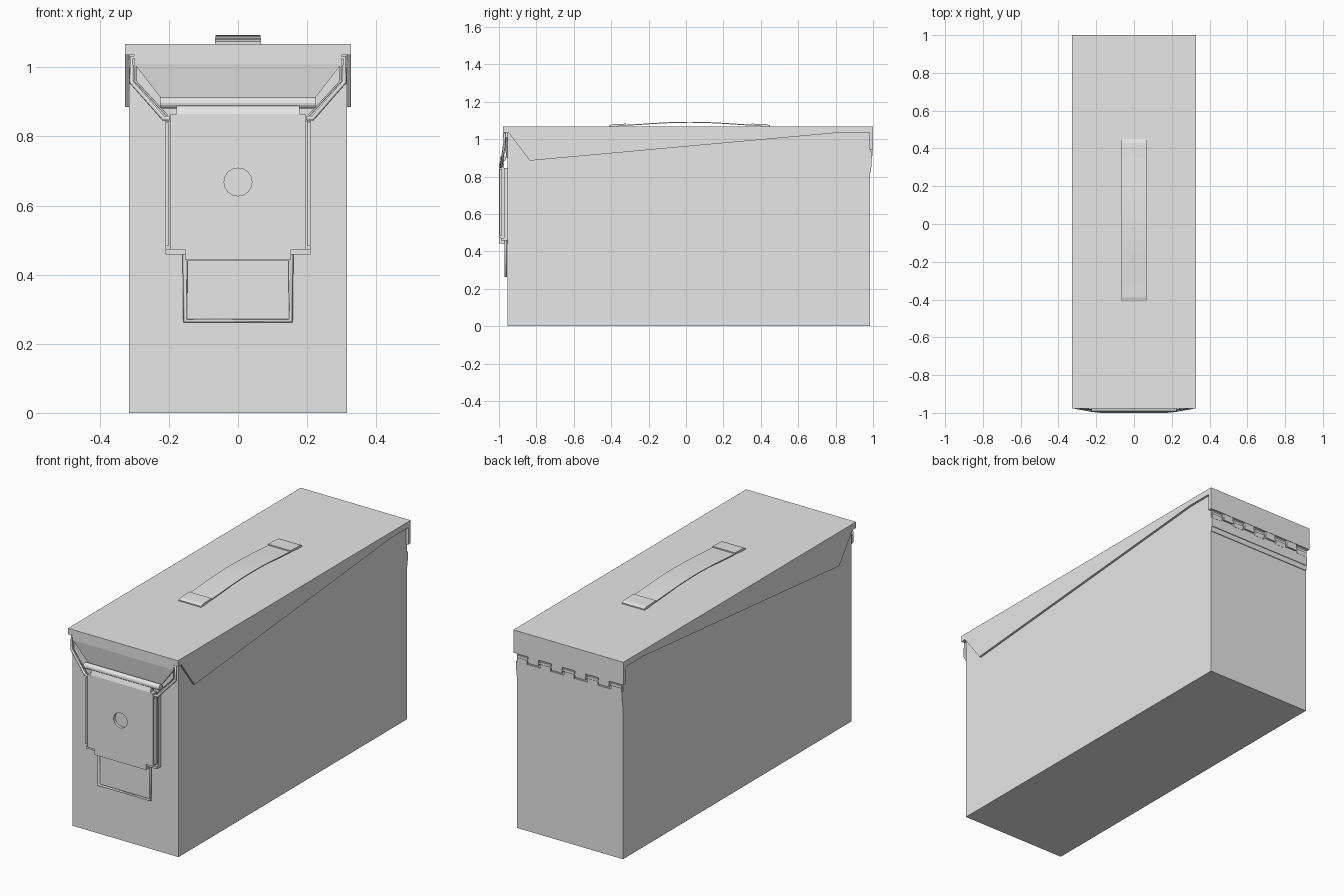
import bpy, bmesh, math
from mathutils import Vector

if "Cube" in bpy.data.objects:
    bpy.data.objects.remove(bpy.data.objects["Cube"])

grey = bpy.data.materials.new("plain_grey")
grey.diffuse_color = (0.8, 0.8, 0.8, 1)
grey.use_nodes = True
grey.node_tree.nodes["Principled BSDF"].inputs["Base Color"].default_value = grey.diffuse_color


def finish(name, bm):
    bmesh.ops.recalc_face_normals(bm, faces=bm.faces)
    me = bpy.data.meshes.new(name)
    bm.to_mesh(me)
    bm.free()
    ob = bpy.data.objects.new(name, me)
    me.materials.append(grey)
    bpy.context.collection.objects.link(ob)
    return ob


def prism(name, pts, axis, a, b):
    """Extrude a 2D outline along x (pts = y,z) or y (pts = x,z)."""
    bm = bmesh.new()
    put = (lambda p, t: (t, p[0], p[1])) if axis == 'x' else (lambda p, t: (p[0], t, p[1]))
    lo = [bm.verts.new(put(p, a)) for p in pts]
    hi = [bm.verts.new(put(p, b)) for p in pts]
    bm.faces.new(lo)
    bm.faces.new(hi[::-1])
    n = len(pts)
    for i in range(n):
        j = (i + 1) % n
        bm.faces.new((lo[i], lo[j], hi[j], hi[i]))
    return finish(name, bm)


def box(name, x0, x1, y0, y1, z0, z1):
    return prism(name, [(y0, z0), (y1, z0), (y1, z1), (y0, z1)], 'x', x0, x1)


def cyl(name, r, length, center, axis, sides=16):
    bm = bmesh.new()
    bmesh.ops.create_cone(bm, cap_ends=True, segments=sides, radius1=r, radius2=r, depth=length)
    q = Vector((0, 0, 1)).rotation_difference(Vector(axis))
    for v in bm.verts:
        v.co = q @ v.co + Vector(center)
    return finish(name, bm)


def wire(name, pts, r):
    cu = bpy.data.curves.new(name, 'CURVE')
    cu.dimensions = '3D'
    cu.bevel_depth = r
    cu.bevel_resolution = 1
    cu.use_fill_caps = True
    sp = cu.splines.new('POLY')
    sp.points.add(len(pts) - 1)
    for p, c in zip(sp.points, pts):
        p.co = (*c, 1)
    cu.materials.append(grey)
    ob = bpy.data.objects.new(name, cu)
    bpy.context.collection.objects.link(ob)
    return ob


# body and lid
box("body", -.315, .315, -.955, .985, 0, 1.05)
box("lid_top", -.327, .327, -.978, 1.0, 1.036, 1.068)
for s in (-1, 1):
    prism("lid_side_flange", [(-.96, 1.05), (-.835, .885), (.985, 1.05)], 'x', s * .314, s * .327)

# tapered lid front catch, leaning inwards at the bottom
bm = bmesh.new()
for s in (-1, 1):
    for y in (0, 1):
        bm.verts.new((s * .3, -.95 if y else -.976, 1.037))
        bm.verts.new((s * .3, -.95 if y else -.976, 1.01))
        bm.verts.new((s * .215, -.95 if y else -.96, .9))
bmesh.ops.convex_hull(bm, input=bm.verts)
finish("lid_front_catch", bm)

# bail arms linking lid and latch
for s in (-1, 1):
    wire("bail_arm", [(s * .29, -.97, 1.028), (s * .308, -.971, 1.028), (s * .308, -.973, .957),
                      (s * .216, -.989, .852), (s * .198, -.989, .852)], .007)
    wire("bail_inner_edge", [(s * .297, -.973, 1.008), (s * .297, -.974, .96),
                             (s * .205, -.987, .86)], .003)
cyl("latch_bar", .016, .45, (0, -.978, .897), (1, 0, 0))

# latch: base plate, cover with bent top, side rails
prism("latch_base", [(-.21, .458), (-.155, .458), (-.155, .44), (.155, .44), (.155, .458),
                     (.21, .458), (.21, .845), (-.21, .845)], 'y', -.974, -.954)
cover = prism("latch_cover", [(-.195, .472), (-.153, .472), (-.153, .442), (.153, .442),
                              (.153, .472), (.195, .472), (.195, .865), (-.195, .865)], 'y', -1.0, -.972)
cut = cyl("hole_cutter", .04, .03, (0, -1.0, .668), (0, 1, 0), 32)
cut.hide_render = True
cut.display_type = 'WIRE'
mod = cover.modifiers.new("hole", 'BOOLEAN')
mod.object = cut
mod.solver = 'EXACT'
prism("latch_cover_top", [(-1.0, .865), (-.972, .865), (-.972, .905), (-.985, .905)], 'x', -.178, .178)
for s in (-1, 1):
    box("latch_rail", s * .199, s * .21, -.997, -.984, .485, .84)
    box("latch_foot", s * .153, s * .21, -.99, -.96, .458, .472)

# pull loop under the latch
wire("pull_loop", [(-.153, -.964, .46), (-.153, -.964, .267), (.153, -.964, .267), (.153, -.964, .46)], .0075)

# back hinge: lid skirt, lower leaf and alternating knuckles
box("hinge_skirt", -.327, .327, .98, 1.0, .945, 1.04)
box("hinge_leaf", -.315, .315, .98, .993, .85, .9)
box("hinge_leaf_lower", -.315, .315, .98, .989, .822, .85)
box("hinge_backing", -.31, .31, .98, .988, .895, .95)
n = 9
w = .63 / n
for i in range(n):
    x = -.315 + i * w
    if i % 2:
        box("lid_knuckle", x + .004, x + w - .004, .98, .998, .91, .948)
    else:
        box("leaf_knuckle", x + .004, x + w - .004, .98, .994, .898, .935)
cyl("hinge_pin", .006, .62, (0, .989, .922), (1, 0, 0), 8)

# carry strap: arched band and two end clips
N = 14
top = []
for i in range(N + 1):
    t = i / N
    top.append((-.36 + .76 * t, 1.075 + .018 * math.sin(math.pi * t) ** 1.3))
prism("carry_strap", top + [(y, z - .005) for y, z in reversed(top)], 'x', -.065, .065)
for a, b, inner in ((-.41, -.32, 1), (.35, .45, -1)):
    o, k = (a, b) if inner > 0 else (b, a)
    prism("strap_clip", [(o, 1.066), (o, 1.074), (o + inner * .02, 1.08), (k, 1.083),
                         (k, 1.076), (o + inner * .025, 1.066)], 'x', -.067, .067)
